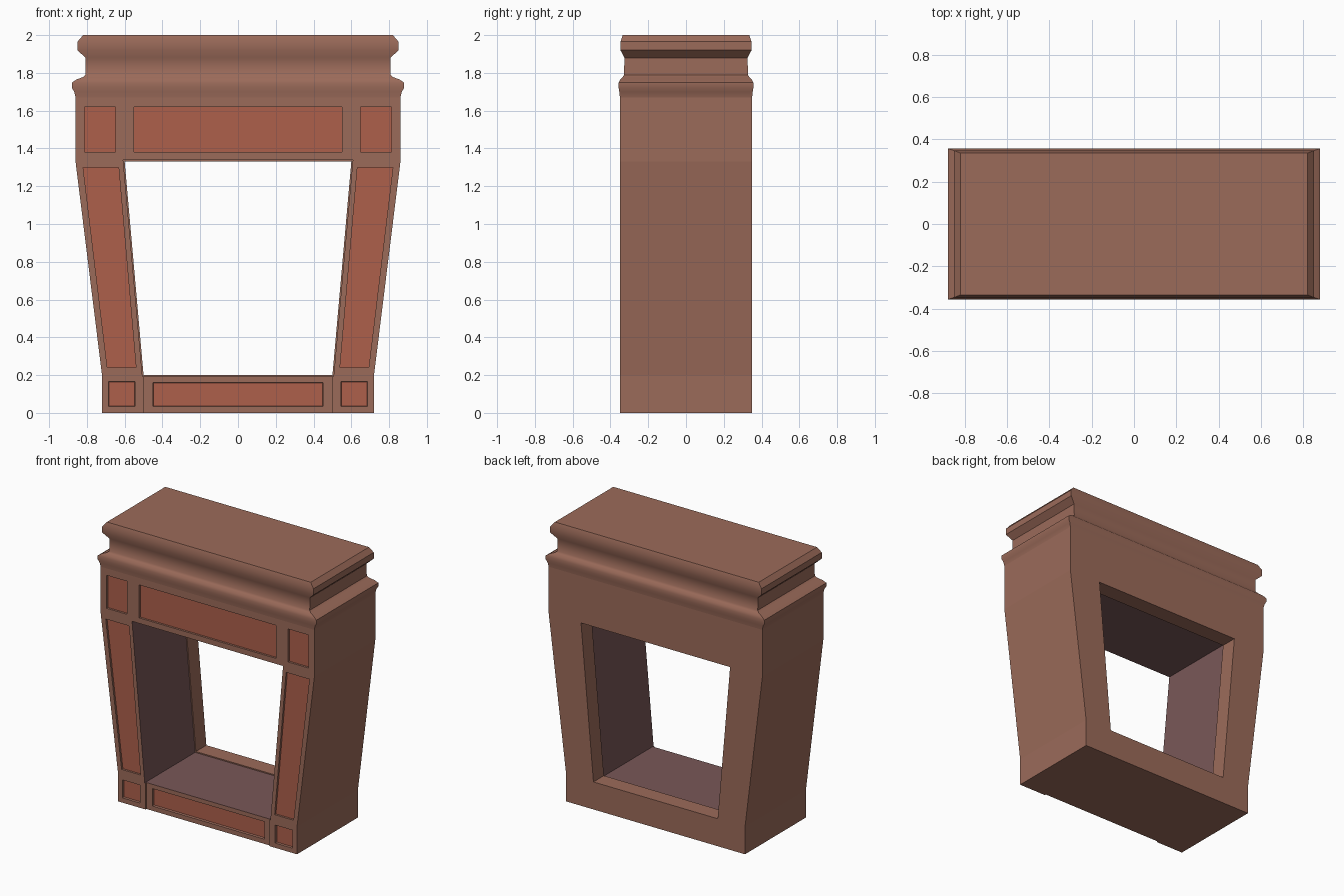
import bpy, bmesh, math

if "Cube" in bpy.data.objects:
    bpy.data.objects.remove(bpy.data.objects["Cube"])


def material(name, rgb):
    m = bpy.data.materials.new(name)
    m.diffuse_color = (*rgb, 1)
    m.use_nodes = True
    m.node_tree.nodes["Principled BSDF"].inputs["Base Color"].default_value = m.diffuse_color
    return m


BRICK = material("brown_stone", (0.33, 0.147, 0.102))
PANEL = material("red_panel", (0.42, 0.115, 0.07))
LINING = material("firebox_lining", (0.19, 0.095, 0.095))


def make_object(name, bm, mats):
    bmesh.ops.recalc_face_normals(bm, faces=bm.faces)
    me = bpy.data.meshes.new(name)
    bm.to_mesh(me)
    bm.free()
    for m in mats:
        me.materials.append(m)
    ob = bpy.data.objects.new(name, me)
    bpy.context.collection.objects.link(ob)
    return ob


def loft(name, rings, mats, cap_slot=0, side_slot=0):
    """Skin a list of equal-length point rings; the last cap may use another material."""
    bm = bmesh.new()
    rings = [[bm.verts.new(p) for p in r] for r in rings]
    n = len(rings[0])
    for a, b in zip(rings, rings[1:]):
        for i in range(n):
            j = (i + 1) % n
            bm.faces.new((a[i], a[j], b[j], b[i])).material_index = side_slot
    bm.faces.new(rings[0]).material_index = side_slot
    bm.faces.new(rings[-1]).material_index = cap_slot
    return make_object(name, bm, mats)


# Body: half width, half depth, height
profile = [
    (0.72, 0.35, 0), (0.72, 0.35, 0.2), (0.86, 0.35, 1.33), (0.86, 0.35, 1.67),
    (0.867, 0.353, 1.70), (0.88, 0.357, 1.722), (0.88, 0.357, 1.748),
    (0.855, 0.348, 1.765), (0.82, 0.335, 1.778), (0.807, 0.328, 1.79),
    (0.807, 0.326, 1.88), (0.85, 0.347, 1.92), (0.85, 0.347, 1.965),
    (0.82, 0.335, 2.0),
]
body = loft("fireplace_surround",
            [[(-x, -y, z), (x, -y, z), (x, y, z), (-x, y, z)] for x, y, z in profile],
            [BRICK, PANEL, LINING])


def cut(outline, y0, y1, cap_slot=0, side_slot=0, taper=0.0):
    """Cut an (x, z) outline into the body from y0 back to y1."""
    cx = sum(p[0] for p in outline) / len(outline)
    cz = sum(p[1] for p in outline) / len(outline)

    def ring(y, t):
        return [(x - math.copysign(t, x - cx), y, z - math.copysign(t, z - cz))
                for x, z in outline]
    slope = taper / (y1 + 0.35) if taper else 0
    cutter = loft("cutter", [ring(y0, slope * (y0 + 0.35)), ring(y1, taper)],
                  [BRICK, PANEL, LINING], cap_slot, side_slot)
    cutter.hide_render = True
    mod = body.modifiers.new("cut", 'BOOLEAN')
    mod.object = cutter
    mod.operation = 'DIFFERENCE'
    mod.solver = 'EXACT'
    mod.material_mode = 'INDEX'
    bpy.context.view_layer.objects.active = body
    bpy.ops.object.modifier_apply(modifier=mod.name)
    bpy.data.objects.remove(cutter)


def trapezoid(x0, x1, z0, x2, x3, z1):
    return [(x0, z0), (x1, z0), (x3, z1), (x2, z1)]


def box(x0, x1, z0, z1):
    return trapezoid(x0, x1, z0, x0, x1, z1)


# Hearth front set back between the legs
cut(box(-0.5, 0.5, -0.1, 0.25), -0.45, -0.34)

# Firebox opening: lined front part, narrower stone lip at the back
cut(trapezoid(-0.506, 0.506, 0.192, -0.608, 0.608, 1.34), -0.45, 0.23, 0, 2)
cut(trapezoid(-0.5, 0.5, 0.2, -0.6, 0.6, 1.33), 0.1, 0.45)

# Recessed panels on header and hearth
cut(box(-0.55, 0.55, 1.38, 1.62), -0.36, -0.335, 1)
cut(box(-0.46, 0.46, 0.025, 0.17), -0.36, -0.325, 1, 0, 0.012)

# Recessed panels on each side: corner block, leg, foot
for s in (-1, 1):
    def side(pts):
        return [(s * x, z) for x, z in pts]
    cut(side(box(0.648, 0.812, 1.38, 1.62)), -0.36, -0.335, 1)
    cut(side(trapezoid(0.54, 0.692, 0.24, 0.632, 0.82, 1.30)), -0.36, -0.335, 1)
    cut(side(box(0.535, 0.695, 0.025, 0.175)), -0.36, -0.335, 1, 0, 0.012)

# Smooth only the mouldings; keep the rest flat
bpy.ops.object.select_all(action='DESELECT')
body.select_set(True)
bpy.context.view_layer.objects.active = body
bpy.ops.object.shade_smooth_by_angle(angle=math.radians(35))
for p in body.data.polygons:
    if p.center.z < 1.66:
        p.use_smooth = False
